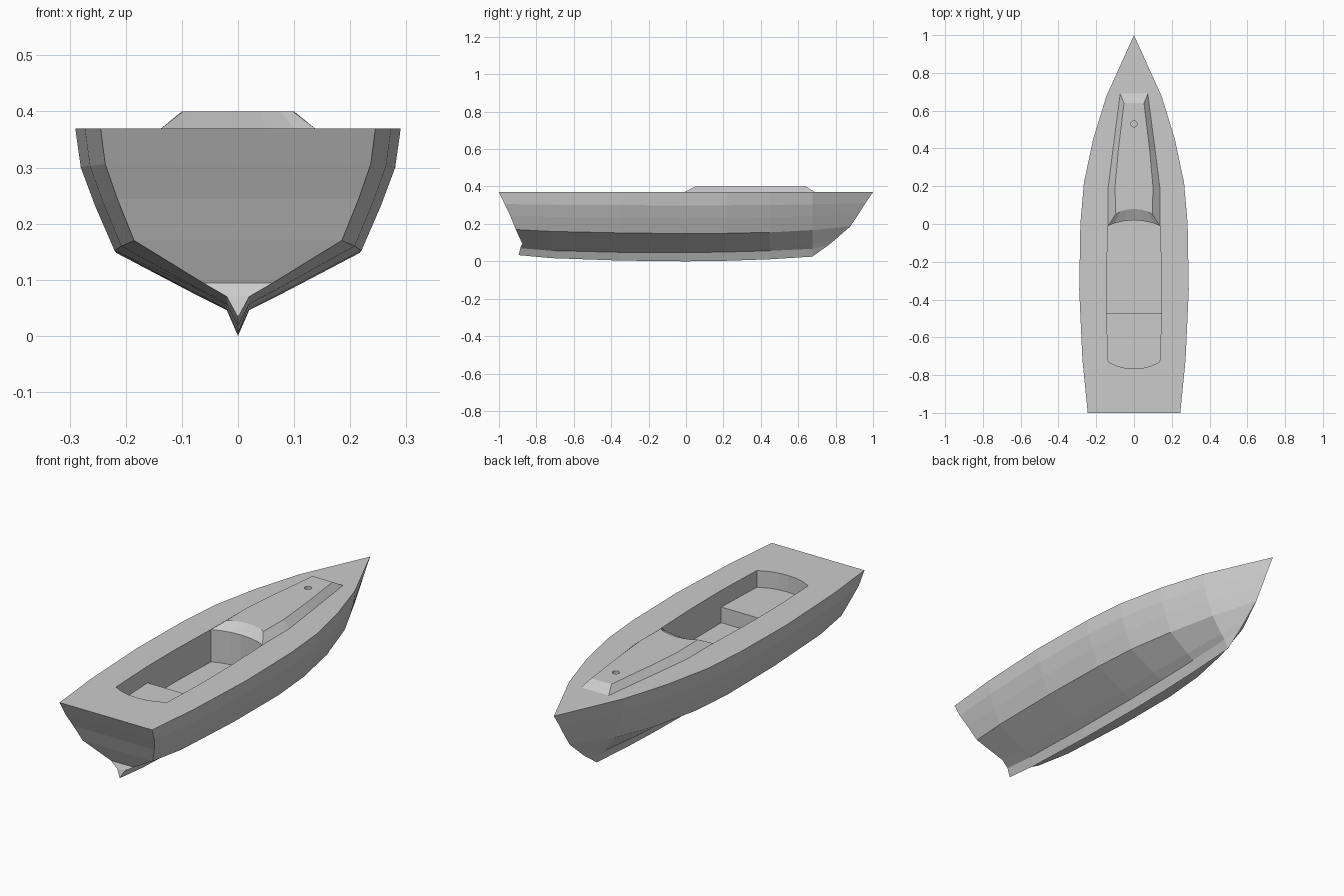
import bpy, bmesh
from mathutils import Matrix

cube = bpy.data.objects.get("Cube")
if cube:
    bpy.data.objects.remove(cube, do_unlink=True)

DECK = 0.37
ROOF = 0.40

grey = bpy.data.materials.new("light_grey")
grey.use_nodes = True
grey.diffuse_color = (0.6, 0.6, 0.6, 1)
grey.node_tree.nodes["Principled BSDF"].inputs["Base Color"].default_value = (0.6, 0.6, 0.6, 1)


def finish(bm, name):
    """Clean up a bmesh and turn it into an object."""
    bmesh.ops.remove_doubles(bm, verts=bm.verts, dist=0.0005)
    bmesh.ops.recalc_face_normals(bm, faces=bm.faces)
    mesh = bpy.data.meshes.new(name)
    bm.to_mesh(mesh)
    bm.free()
    mesh.materials.append(grey)
    obj = bpy.data.objects.new(name, mesh)
    bpy.context.collection.objects.link(obj)
    return obj


def skin(bm, rings):
    """Join equal-length closed rings with quads."""
    for a, b in zip(rings, rings[1:]):
        for i in range(len(a)):
            j = (i + 1) % len(a)
            bm.faces.new((a[i], a[j], b[j], b[i]))


def both_sides(half):
    """Closed outline from a half outline that starts on the centre line."""
    return half + [(-x, y) for x, y in reversed(half) if x > 0]


def prism(name, layers):
    """Closed solid through a stack of (outline, height) layers."""
    bm = bmesh.new()
    rings = [[bm.verts.new((x, y, z)) for x, y in pts] for pts, z in layers]
    skin(bm, rings)
    bm.faces.new(rings[0])
    bm.faces.new(rings[-1])
    return finish(bm, name)


def carve(target, cutter):
    """Subtract the cutter for good and remove it."""
    cutter.hide_render = True
    mod = target.modifiers.new("carve", 'BOOLEAN')
    mod.operation = 'DIFFERENCE'
    mod.solver = 'EXACT'
    mod.object = cutter
    graph = bpy.context.evaluated_depsgraph_get()
    graph.update()
    target_mesh = bpy.data.meshes.new_from_object(target.evaluated_get(graph))
    target.modifiers.clear()
    target.data = target_mesh
    bpy.data.objects.remove(cutter, do_unlink=True)


# Hull stations: y, deck half width, chine half width, chine z, keel root z, keel z
stations = [
    (-1.00, .245, .185, .170, .070, .033),
    (-0.72, .273, .208, .160, .057, .017),
    (-0.35, .290, .220, .152, .048, .004),
    (0.00, .284, .217, .148, .046, .000),
    (0.22, .265, .200, .150, .050, .003),
    (0.45, .216, .157, .155, .056, .011),
    (0.675, .147, .092, .167, .067, .025),
    (1.00, .000, .000, .188, .085, .085),
]
# Raked end positions of each level, from deck to keel
stern_y = (-1, -.97, -.94, -.91, -.875, -.886, -.895)
stem_y = (1, .96, .925, .88, .79, .76, .76)

bm = bmesh.new()
rings = []
for k, (y, deck, chine, zc, zg, zk) in enumerate(stations):
    root = .02 if deck else 0
    rise = DECK - zc
    levels = [
        (deck, DECK),
        (chine + .86 * (deck - chine), zc + .68 * rise),
        (chine + .5 * (deck - chine), zc + .37 * rise),
        (chine, zc),
        (root + .25 * (chine - root), zg + .24 * (zc - zg)),
        (root, zg),
        (0, zk),
    ]
    ys = stern_y if k == 0 else stem_y if k == len(stations) - 1 else [y] * 7
    half = [(x, yy, z) for (x, z), yy in zip(levels, ys)]
    ring = half + [(-x, yy, z) for x, yy, z in reversed(half)]
    rings.append([bm.verts.new(p) for p in ring])
skin(bm, rings)
# Transom and skeg end
end = rings[0]
for i in range(6):
    bm.faces.new((end[i], end[i + 1], end[-2 - i], end[-1 - i]))
hull = finish(bm, "hull")

# Cockpit: shallow aft seat and deeper footwell
bulkhead = [(0, .02), (.05, .016), (.1, .005), (.137, -.01)]
sides = [(.145, -.25), (.146, -.475)]
aft = [(.136, -.73), (.09, -.752), (.045, -.763), (0, -.766)]
carve(hull, prism("seat_cutter",
                  [(both_sides(bulkhead + sides + aft), .29), (both_sides(bulkhead + sides + aft), .5)]))
carve(hull, prism("footwell_cutter",
                  [(both_sides(bulkhead + sides), .215), (both_sides(bulkhead + sides), .5)]))

# Low cabin top with sloping sides
base = bulkhead + [(.137, .19), (.112, .39), (.073, .69)]
roof = [(0, .08), (.04, .076), (.075, .066), (.098, .05),
        (.1, .2), (.083, .39), (.053, .64)]
cabin = prism("cabin_top", [(both_sides(base), DECK), (both_sides(roof), ROOF)])

# Small round mast socket in the cabin top
bm = bmesh.new()
bmesh.ops.create_cone(bm, cap_ends=True, segments=16, radius1=.016, radius2=.016,
                      depth=.04, matrix=Matrix.Translation((0, .53, ROOF)))
carve(cabin, finish(bm, "socket_cutter"))
